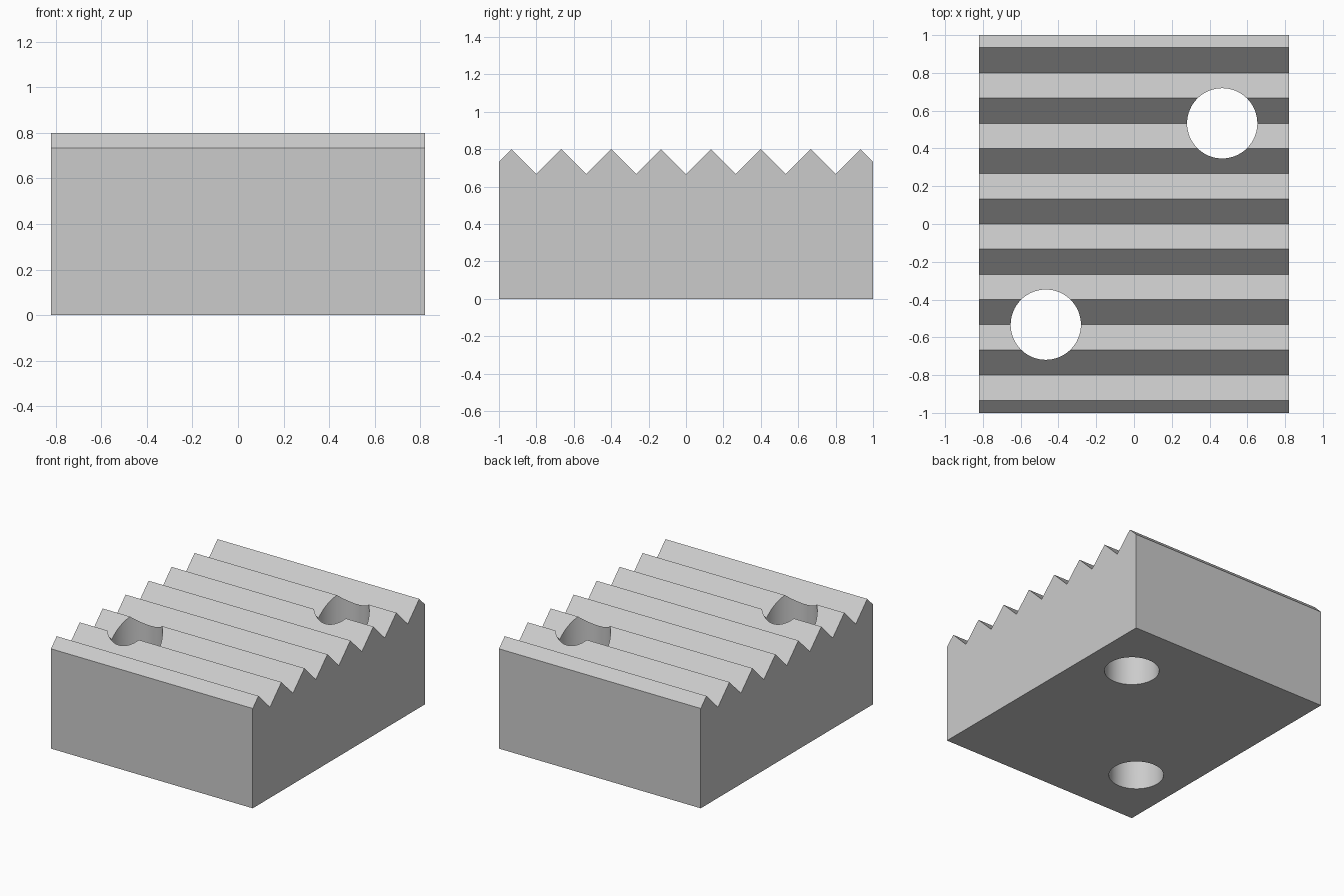
import bpy
import bmesh
import math

if "Cube" in bpy.data.objects:
    bpy.data.objects.remove(bpy.data.objects["Cube"])

HALF_WIDTH = 0.82
PITCH = 4 / 15          # distance between ridges
VALLEY, PEAK = 2 / 3, 0.8

# Single grey material
grey = bpy.data.materials.new("light grey")
grey.use_nodes = True
colour = (0.6, 0.6, 0.6, 1)
grey.diffuse_color = colour
grey.node_tree.nodes["Principled BSDF"].inputs["Base Color"].default_value = colour

# Side profile: flat base with a sawtooth top
teeth = [(k * PITCH / 2, PEAK if k % 2 else VALLEY) for k in range(-7, 8)]
end_height = (VALLEY + PEAK) / 2
profile = [(-1, 0), (-1, end_height)] + teeth + [(1, end_height), (1, 0)]

# Ridged block: profile extruded across the width
bm = bmesh.new()
side = bm.faces.new([bm.verts.new((-HALF_WIDTH, y, z)) for y, z in profile])
extruded = bmesh.ops.extrude_face_region(bm, geom=[side])["geom"]
moved = [v for v in extruded if isinstance(v, bmesh.types.BMVert)]
bmesh.ops.translate(bm, verts=moved, vec=(2 * HALF_WIDTH, 0, 0))
bmesh.ops.recalc_face_normals(bm, faces=bm.faces)
mesh = bpy.data.meshes.new("ridged_block")
bm.to_mesh(mesh)
bm.free()
mesh.materials.append(grey)
block = bpy.data.objects.new("ridged_block", mesh)
bpy.context.collection.objects.link(block)

# Two diagonal through holes
for sign, name in ((1, "back_hole"), (-1, "front_hole")):
    bpy.ops.mesh.primitive_cylinder_add(
        vertices=64, radius=0.186, depth=2,
        location=(sign * 0.467, sign * 0.533, 0.4))
    cutter = bpy.context.object
    cutter.name = name
    cutter.hide_render = True
    cutter.data.materials.append(grey)
    cut = block.modifiers.new(name, "BOOLEAN")
    cut.operation = "DIFFERENCE"
    cut.solver = "EXACT"
    cut.object = cutter
    bpy.ops.object.select_all(action="DESELECT")
    block.select_set(True)
    bpy.context.view_layer.objects.active = block
    bpy.ops.object.modifier_apply(modifier=cut.name)
    bpy.data.objects.remove(cutter)

# Smooth hole walls, crisp ridges
bpy.ops.object.shade_smooth_by_angle(angle=math.radians(30))
